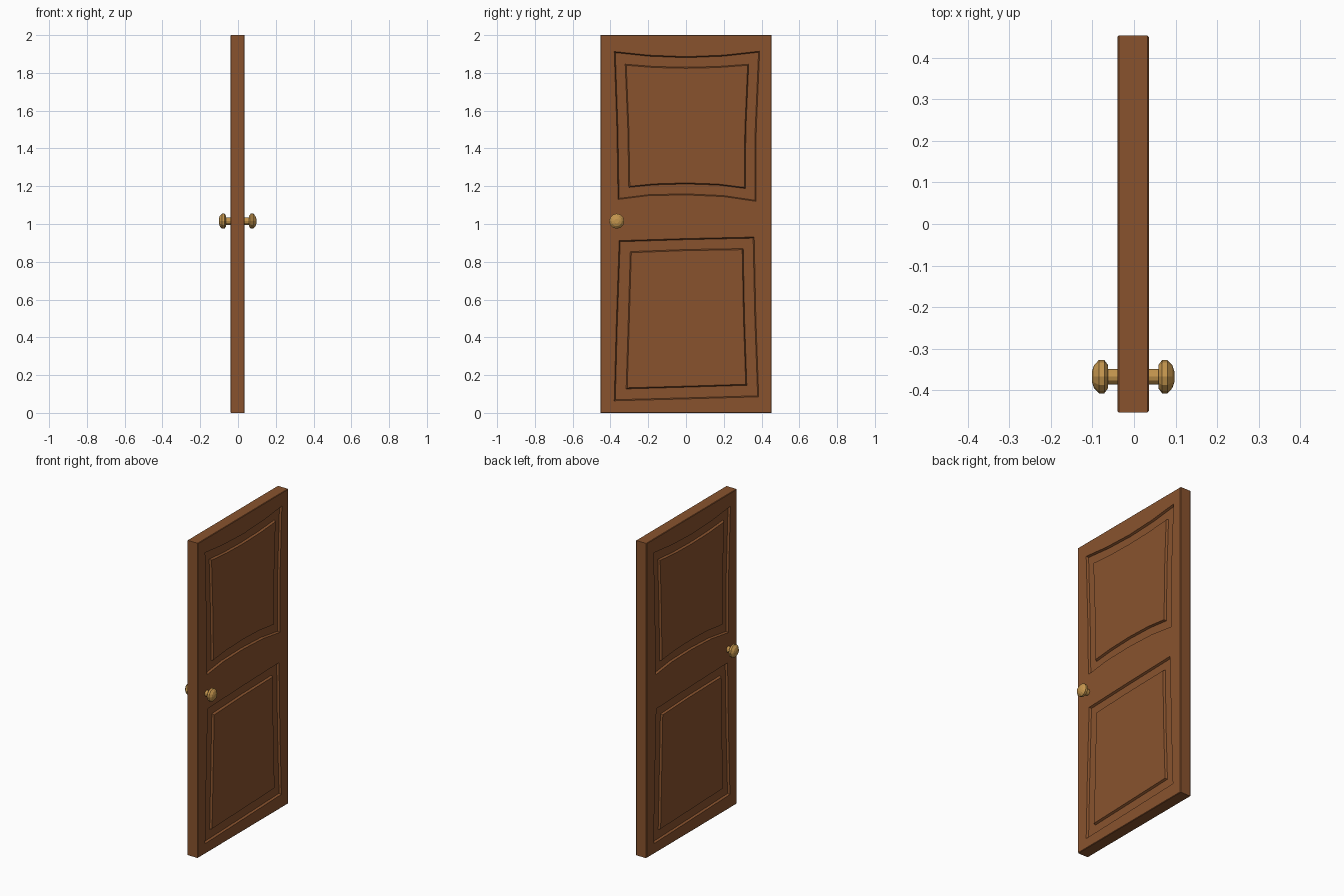
import bpy, bmesh, math
from mathutils import Matrix, Vector

if "Cube" in bpy.data.objects:
    bpy.data.objects.remove(bpy.data.objects["Cube"])

CX, HALF = -0.002, 0.0375        # slab centre in x, half thickness
W, H = 0.453, 2.0                # half width, height
DEPTH, BEV, SLOPE = 0.013, 0.003, 0.006


def material(name, rgb):
    m = bpy.data.materials.new(name)
    m.diffuse_color = (*rgb, 1)
    m.use_nodes = True
    m.node_tree.nodes["Principled BSDF"].inputs["Base Color"].default_value = m.diffuse_color
    return m


wood = material("brown wood", (0.25, 0.086, 0.027))
brass = material("brass", (0.55, 0.30, 0.075))

# panel outlines as (y, z): outer groove edge and raised centre edge
UPPER = (
    [(-.38, 1.913), (-.2, 1.894), (0, 1.886), (.2, 1.894), (.39, 1.915), (.372, 1.5),
     (.37, 1.12), (.2, 1.145), (0, 1.154), (-.2, 1.15), (-.36, 1.13), (-.366, 1.5)],
    [(-.322, 1.846), (-.17, 1.834), (0, 1.83), (.17, 1.834), (.332, 1.846), (.317, 1.5),
     (.314, 1.188), (.17, 1.206), (0, 1.212), (-.17, 1.207), (-.303, 1.194), (-.308, 1.5)])
LOWER = (
    [(-.354, .912), (0, .923), (.361, .931), (.37, .5), (.385, .085), (0, .074), (-.38, .064), (-.37, .45)],
    [(-.295, .854), (0, .865), (.303, .87), (.31, .5), (.322, .146), (0, .136), (-.317, .127), (-.307, .45)])


def finish(bm, name, mat):
    me = bpy.data.meshes.new(name)
    bm.to_mesh(me)
    bm.free()
    me.materials.append(mat)
    ob = bpy.data.objects.new(name, me)
    bpy.context.collection.objects.link(ob)
    return ob


def shrink(pts, d):
    cy = sum(p[0] for p in pts) / len(pts)
    cz = sum(p[1] for p in pts) / len(pts)
    hy = max(abs(p[0] - cy) for p in pts)
    hz = max(abs(p[1] - cz) for p in pts)
    return [(cy + (y - cy) * (1 - d / hy), cz + (z - cz) * (1 - d / hz)) for y, z in pts]


# door slab: two faces turned half a circle from each other, joined at the rim
bm = bmesh.new()


def bridge(a, b):
    n = len(a)
    for i in range(n):
        bm.faces.new((a[i], a[(i + 1) % n], b[(i + 1) % n], b[i]))


def loop(pts, x, s):
    return [bm.verts.new((CX + s * x, s * y, z)) for y, z in pts]


def edges(vs):
    n = len(vs)
    return [bm.edges.get((vs[i], vs[(i + 1) % n])) or bm.edges.new((vs[i], vs[(i + 1) % n]))
            for i in range(n)]


rims = []
for s in (1, -1):
    rect = [(-W, 0), (-W, H), (W, H), (W, 0)]
    rim = loop(rect, HALF - BEV, s)
    face_rim = loop(shrink(rect, BEV), HALF, s)
    bridge(rim, face_rim)
    rims.append(rim)
    border = edges(face_rim)
    for outer, inner in (UPPER, LOWER):
        rings = [loop(outer, HALF, s), loop(shrink(outer, SLOPE), HALF - DEPTH, s),
                 loop(inner, HALF - DEPTH, s), loop(shrink(inner, SLOPE), HALF, s)]
        for a, b in zip(rings, rings[1:]):
            bridge(a, b)
        bm.faces.new(rings[-1])
        border += edges(rings[0])
    bmesh.ops.triangle_fill(bm, use_beauty=True, use_dissolve=False, edges=border,
                            normal=Vector((s, 0, 0)))
a, b = rims
bridge(a, [b[3], b[2], b[1], b[0]])
bmesh.ops.recalc_face_normals(bm, faces=bm.faces)
finish(bm, "door_slab", wood)

# door knobs: lathed profile (distance from face, radius), one on each side
PROFILE = [(-.004, .019), (.023, .019), (.023, .028), (.032, .040), (.045, .040), (.057, .027), (.062, .012)]
SIDES = 12
for s, name in ((1, "knob_right"), (-1, "knob_left")):
    bm = bmesh.new()
    rings = []
    for d, r in PROFILE:
        rings.append([bm.verts.new((CX + s * (HALF + d),
                                    -.367 + r * math.cos(2 * math.pi * i / SIDES),
                                    1.015 + r * math.sin(2 * math.pi * i / SIDES)))
                      for i in range(SIDES)])
    for a, b in zip(rings, rings[1:]):
        bridge(a, b)
    bm.faces.new(rings[0])
    bm.faces.new(rings[-1])
    bmesh.ops.recalc_face_normals(bm, faces=bm.faces)
    finish(bm, name, brass)
